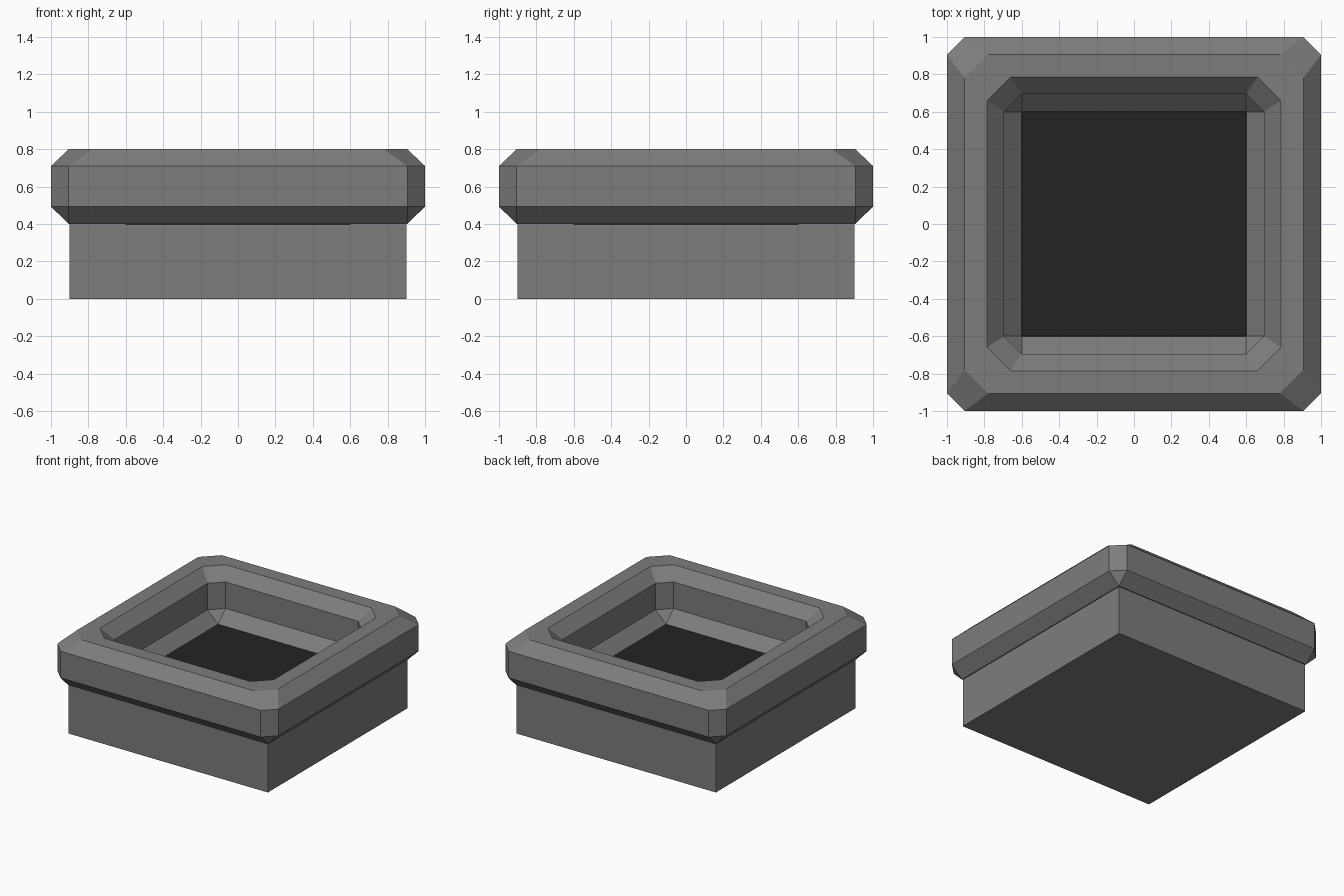
import bpy, bmesh

if "Cube" in bpy.data.objects:
    bpy.data.objects.remove(bpy.data.objects["Cube"])


def material(name, value):
    m = bpy.data.materials.new(name)
    m.diffuse_color = (value, value, value, 1)
    m.use_nodes = True
    m.node_tree.nodes["Principled BSDF"].inputs["Base Color"].default_value = m.diffuse_color
    return m


grey = material("grey_stone", 0.205)
dark = material("dark_soil", 0.017)


def ring(bm, half, cut, z):
    """Square loop with cut corners, counter-clockwise, always 8 points."""
    h, c = half, half - cut
    pts = [(c, -h), (h, -c), (h, c), (c, h), (-c, h), (-h, c), (-h, -c), (-c, -h)]
    return [bm.verts.new((x, y, z)) for x, y in pts]


def loft(name, profile, mat, closed=False, cap_first=False, cap_last=False):
    """Skin a list of (half width, corner cut, height) loops."""
    bm = bmesh.new()
    rings = [ring(bm, *p) for p in profile]
    pairs = list(zip(rings, rings[1:]))
    if closed:
        pairs.append((rings[-1], rings[0]))
    for a, b in pairs:
        for i in range(8):
            j = (i + 1) % 8
            bm.faces.new((a[i], a[j], b[j], b[i]))
    if cap_first:
        bm.faces.new(rings[0][::-1])
    if cap_last:
        bm.faces.new(rings[-1])
    # square loops have doubled corner points: merge them
    bmesh.ops.remove_doubles(bm, verts=bm.verts, dist=0.0005)
    bmesh.ops.recalc_face_normals(bm, faces=bm.faces)
    me = bpy.data.meshes.new(name)
    bm.to_mesh(me)
    bm.free()
    me.materials.append(mat)
    ob = bpy.data.objects.new(name, me)
    bpy.context.collection.objects.link(ob)
    return ob


# planter body: plain square box
loft("planter_body", [(0.9, 0, 0), (0.9, 0, 0.398)], grey, cap_first=True, cap_last=True)

# chamfered rim: up the outside, over the top, down the inside
loft("planter_rim", [
    (0.905, 0, 0.40), (1.0, 0.095, 0.493), (1.0, 0.095, 0.71), (0.905, 0.125, 0.80),
    (0.785, 0.125, 0.80), (0.695, 0.095, 0.71), (0.695, 0.095, 0.493), (0.60, 0, 0.40),
], grey, closed=True)

# soil: thin plate filling the opening
loft("soil", [(0.602, 0, 0.398), (0.60, 0, 0.401)], dark, cap_first=True, cap_last=True)
